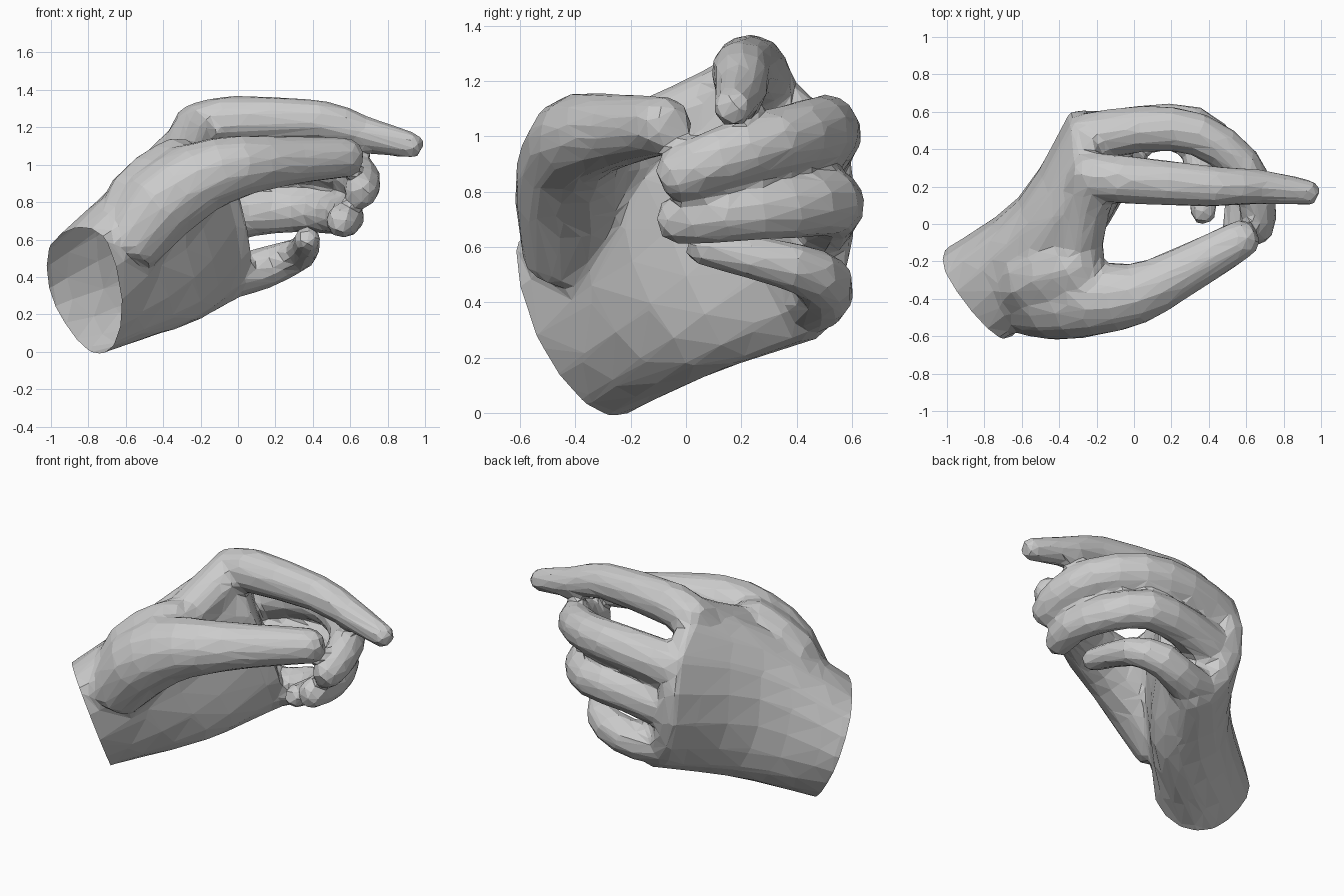
import bpy, bmesh, math
from mathutils import Vector

if "Cube" in bpy.data.objects:
    bpy.data.objects.remove(bpy.data.objects["Cube"])


def refine(pts, closed=False, n=2):
    """Catmull-Rom interpolation of a list of vectors, n steps per span."""
    m, out = len(pts), []
    get = (lambda i: pts[i % m]) if closed else (lambda i: pts[max(0, min(m - 1, i))])
    for i in range(m if closed else m - 1):
        a, b, c, d = (get(i + k) for k in (-1, 0, 1, 2))
        for k in range(n):
            t = k / n
            out.append((b * 2 + (c - a) * t + (a * 2 - b * 5 + c * 4 - d) * t * t
                        + (b * 3 - a - c * 3 + d) * t ** 3) * 0.5)
    if not closed:
        out.append(pts[-1])
    return out


def skin(name, rings):
    """Closed faceted body through a list of rings."""
    bm = bmesh.new()
    loops = [[bm.verts.new(p) for p in ring] for ring in rings]
    for a, b in zip(loops, loops[1:]):
        for i in range(len(a)):
            j = (i + 1) % len(a)
            bm.faces.new((a[i], a[j], b[j], b[i]))
    bm.faces.new(loops[0])
    bm.faces.new(loops[-1])
    bmesh.ops.triangulate(bm, faces=bm.faces[:])
    bmesh.ops.recalc_face_normals(bm, faces=bm.faces[:])
    me = bpy.data.meshes.new(name)
    bm.to_mesh(me)
    bm.free()
    ob = bpy.data.objects.new(name, me)
    bpy.context.collection.objects.link(ob)
    return ob


def apply(kind, **settings):
    mod = hand.modifiers.new(kind.lower(), kind)
    for key, value in settings.items():
        setattr(mod, key, value)
    bpy.ops.object.modifier_apply(modifier=mod.name)


def digit(name, *path, sides=10, tall=1.0):
    """Tapered tube along (x, y, z, radius) points with a rounded tip, fused to the hand."""
    path = refine([Vector(p) for p in path])
    end, tan = path[-1], (path[-1].xyz - path[-2].xyz).normalized()
    for ahead, scale in ((0.5, 0.9), (0.92, 0.55)):
        path.append(Vector((*(end.xyz + tan * end.w * ahead), end.w * scale)))
    rings = []
    for i, p in enumerate(path):
        t = (path[min(i + 1, len(path) - 1)].xyz - path[max(i - 1, 0)].xyz).normalized()
        side = t.cross(Vector((0, 0, 1))).normalized()
        up = side.cross(t)
        ang = [2 * math.pi * (k + 0.5) / sides for k in range(sides)]
        rings.append([p.xyz + (side * math.cos(a) + up * math.sin(a) * tall) * p.w for a in ang])
    part = skin(name, rings)
    apply('BOOLEAN', operation='UNION', solver='EXACT', object=part, use_self=True)
    bpy.data.objects.remove(part)


# Palm: sections at the wrist, mid palm and knuckles
wrist_ring = [(-.88, -.48, .65), (-.71, -.62, .60), (-.63, -.55, .27), (-.65, -.35, .04),
              (-.78, -.20, .00), (-.93, -.14, .15), (-.99, -.12, .35), (-1.0, -.25, .57)]
palm_ring = [(-.52, -.10, 1.04), (-.33, -.28, .95), (-.28, -.20, .55), (-.20, -.05, .27),
             (-.30, .07, .13), (-.50, .18, .25), (-.62, .14, .55), (-.60, .08, .87)]
knuckle_ring = [(-.27, .24, 1.28), (-.14, .09, 1.10), (-.05, .17, .85), (.02, .28, .50),
                (.00, .44, .28), (-.18, .51, .32), (-.33, .60, .65), (-.33, .55, 1.05)]
wrist, axis = Vector((-.82, -.34, .32)), Vector((.70, .63, .33)).normalized()
columns = [refine([Vector(p) for p in col], n=3)
           for col in zip(wrist_ring, palm_ring, knuckle_ring)]
rings = [refine(list(r), closed=True) for r in zip(*columns)]
# run past the wrist cut, and round off past the knuckles
centre = sum(rings[-1], Vector()) / len(rings[-1])
rings = ([[p - axis * 0.12 for p in rings[0]]] + rings
         + [[centre + (p - centre) * 0.88 + Vector((.08, .04, 0)) for p in rings[-1]]])
hand = skin("hand", rings)
bpy.context.view_layer.objects.active = hand

# Thumb, its fleshy root, and the web towards the index finger
digit("thumb", (-.60, -.42, .54, .17), (-.42, -.41, .78, .215), (-.20, -.40, .93, .20),
      (.02, -.37, .995, .167), (.25, -.26, 1.02, .137), (.56, -.09, 1.04, .11), sides=12)
digit("thumb_root", (-.70, -.40, .52, .13), (-.52, -.30, .80, .20), (-.34, -.24, .96, .18))
digit("thumb_web", (-.28, -.40, .96, .15), (-.30, -.10, 1.01, .14), (-.22, .24, 1.18, .14))
# Fingers: index extended, the other three curled
digit("index_finger", (-.27, .26, 1.17, .13), (-.08, .24, 1.235, .135),
      (.44, .20, 1.235, .113), (.66, .20, 1.17, .097), (.92, .17, 1.105, .074))
digit("middle_finger", (-.25, .46, .95, .14), (.05, .51, 1.01, .128), (.34, .48, 1.02, .12),
      (.57, .32, .98, .113), (.66, .12, .92, .106), (.66, -.01, .865, .095), tall=1.08)
digit("ring_finger", (-.25, .46, .68, .14), (.05, .52, .74, .12), (.32, .52, .76, .115),
      (.50, .36, .74, .105), (.58, .14, .72, .098), (.555, -.02, .70, .088), tall=1.08)
digit("little_finger", (-.20, .42, .43, .12), (.00, .47, .41, .12), (.20, .50, .47, .108),
      (.34, .38, .53, .09), (.37, .07, .60, .073))

# Soften the joins and reduce to large facets
apply('REMESH', mode='VOXEL', voxel_size=0.018)
apply('SMOOTH', factor=0.5, iterations=14)
apply('DECIMATE', ratio=2200 / (2 * len(hand.data.polygons)))

# Open wrist end
bm = bmesh.new()
bm.from_mesh(hand.data)
bmesh.ops.bisect_plane(bm, geom=bm.verts[:] + bm.edges[:] + bm.faces[:],
                       plane_co=wrist, plane_no=-axis, clear_outer=True)
for face in bm.faces:
    face.smooth = False
bm.to_mesh(hand.data)
bm.free()
